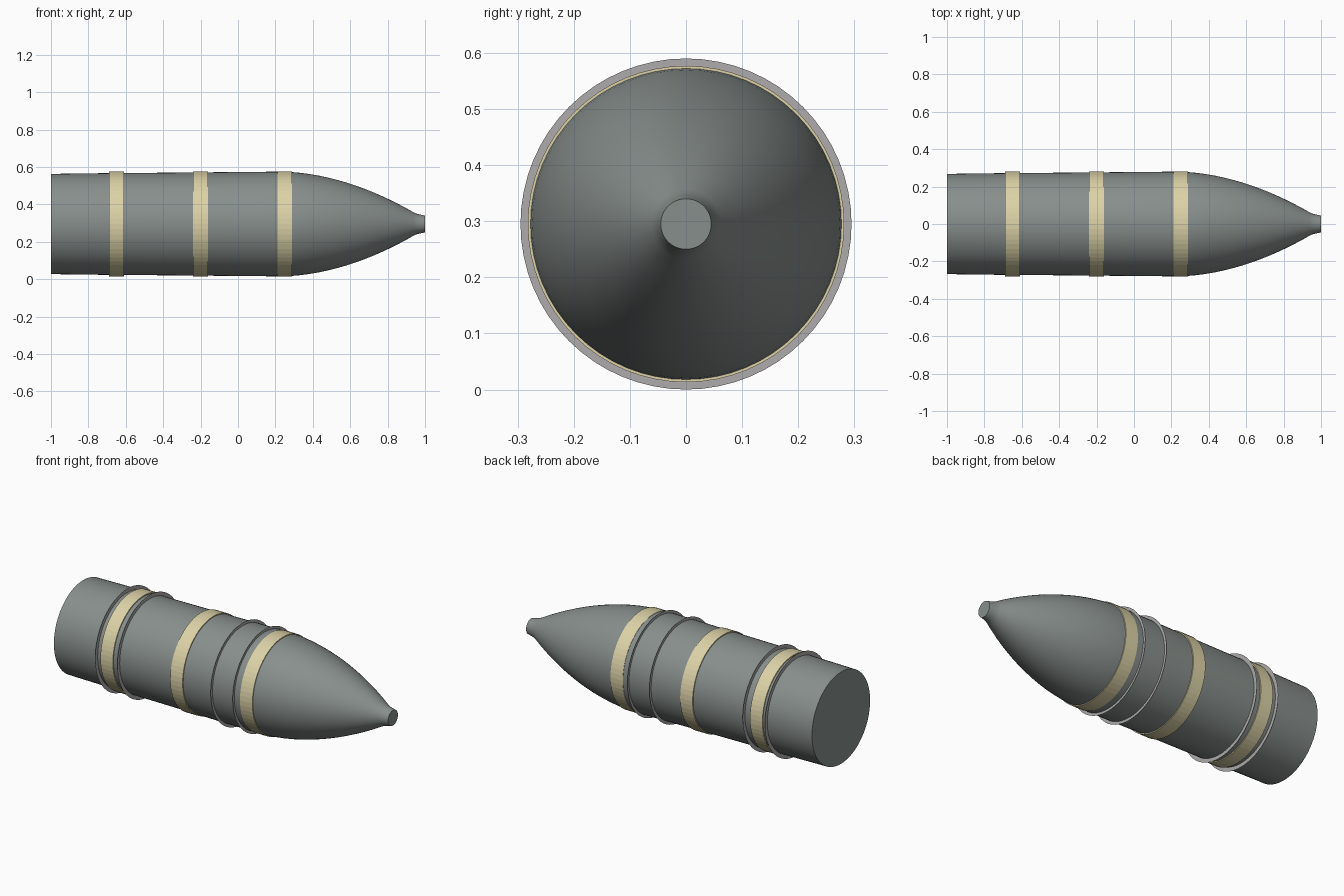
import bpy, bmesh, math

if "Cube" in bpy.data.objects:
    bpy.data.objects.remove(bpy.data.objects["Cube"])

CZ = 0.295  # height of the long axis


def material(name, rgb):
    m = bpy.data.materials.new(name)
    m.diffuse_color = (*rgb, 1)
    m.use_nodes = True
    m.node_tree.nodes["Principled BSDF"].inputs["Base Color"].default_value = m.diffuse_color
    return m


steel = material("grey_green_steel", (0.245, 0.275, 0.262))
cream = material("cream_paint", (0.72, 0.65, 0.39))
bare = material("light_grey_metal", (0.42, 0.41, 0.405))


def lathe(name, profile, sides, mat, caps=False, smooth=None):
    """Revolve (x, radius) points about the long axis."""
    bm = bmesh.new()
    loops = []
    for x, r in profile:
        loops.append([bm.verts.new((x, r * math.sin(2 * math.pi * i / sides),
                                    CZ + r * math.cos(2 * math.pi * i / sides)))
                      for i in range(sides)])
    for a, b in zip(loops, loops[1:]):
        for i in range(sides):
            j = (i + 1) % sides
            bm.faces.new((a[i], a[j], b[j], b[i]))
    if caps:
        bm.faces.new(loops[0])
        bm.faces.new(loops[-1])
    bmesh.ops.recalc_face_normals(bm, faces=bm.faces)
    me = bpy.data.meshes.new(name)
    bm.to_mesh(me)
    bm.free()
    me.materials.append(mat)
    ob = bpy.data.objects.new(name, me)
    bpy.context.collection.objects.link(ob)
    if smooth:
        bpy.ops.object.select_all(action='DESELECT')
        ob.select_set(True)
        bpy.context.view_layer.objects.active = ob
        bpy.ops.object.shade_smooth_by_angle(angle=math.radians(smooth))
    return ob


# Shell body: slightly tapered barrel, curved nose, small fuse tip
barrel = [(-1.0, 0.268), (-0.7, 0.272), (-0.3, 0.275), (0.0, 0.278), (0.22, 0.28)]
nose = []
for k in range(1, 15):
    t = k / 14
    nose.append((0.22 + 0.72 * t, 0.28 - 0.218 * t ** 1.9))
tip = [(0.955, 0.055), (0.975, 0.05), (1.0, 0.045)]
lathe("shell_body", barrel + nose + tip, 64, steel, caps=True, smooth=50)

# Painted bands, faceted and open at the ends
for i, x in enumerate((-0.65, -0.2, 0.25)):
    lathe(f"painted_band_{i + 1}",
          [(x - 0.04, 0.276), (x - 0.04, 0.282), (x + 0.04, 0.282), (x + 0.04, 0.276)],
          64, cream)

# Paper-thin raised rings
for i, x in enumerate((-0.715, -0.572, 0.03, 0.172)):
    lathe(f"thin_ring_{i + 1}", [(x, 0.268), (x, 0.295)], 64, bare)
